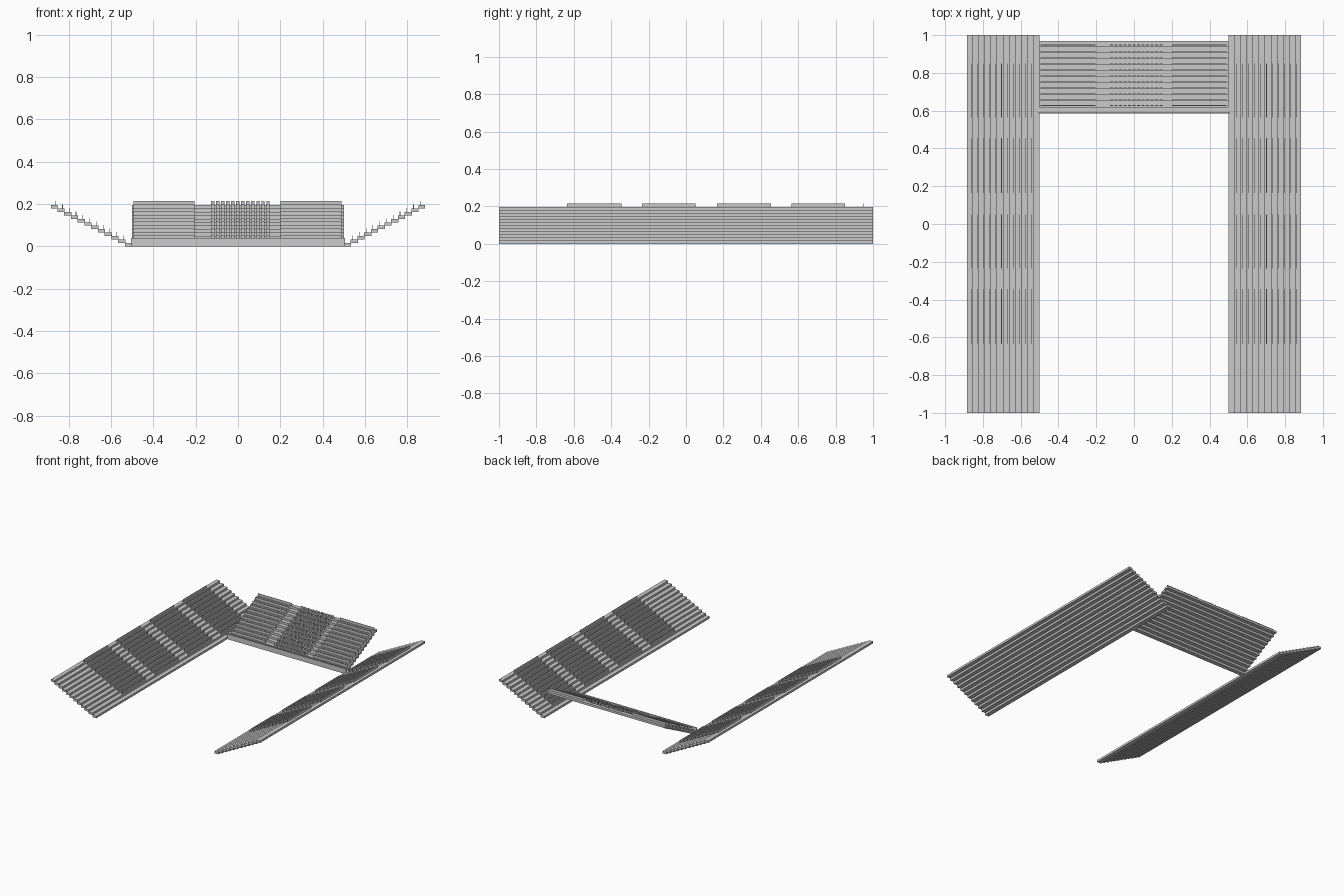
import bpy, bmesh
from mathutils import Matrix, Vector

if "Cube" in bpy.data.objects:
    bpy.data.objects.remove(bpy.data.objects["Cube"])

ROWS, RUN, RISE, THICK = 12, 0.032, 0.0163, 0.0163
SEAT_H, SEAT_T = 0.019, 0.003


def add_box(bm, lo, hi):
    lo, hi = Vector(lo), Vector(hi)
    m = Matrix.Translation((lo + hi) / 2) @ Matrix.Diagonal((*(hi - lo), 1))
    bmesh.ops.create_cube(bm, size=1, matrix=m)


def make(name, boxes, transform=Matrix()):
    bm = bmesh.new()
    for lo, hi in boxes:
        add_box(bm, lo, hi)
    bm.transform(transform)
    bmesh.ops.recalc_face_normals(bm, faces=bm.faces)
    mesh = bpy.data.meshes.new(name)
    bm.to_mesh(mesh)
    bm.free()
    obj = bpy.data.objects.new(name, mesh)
    bpy.context.collection.objects.link(obj)
    return obj


def steps(a, b):
    # local frame: x climbs outwards, y runs along the stand
    return [((i * RUN, a, i * RISE), ((i + 1) * RUN + 0.002 * (i < ROWS - 1), b, i * RISE + THICK))
            for i in range(ROWS)]


def seats(spans):
    out = []
    for i in range(1, ROWS):
        x, z = i * RUN + 0.008, i * RISE + THICK
        out += [((x, a, z - 0.001), (x + SEAT_T, b, z + SEAT_H)) for a, b in spans]
    return out


# Side stands with four seat blocks each
blocks = [(-0.635, -0.345), (-0.235, 0.05), (0.165, 0.455), (0.565, 0.85)]
for side, s in (("right", 1), ("left", -1)):
    place = Matrix.Diagonal((s, 1, 1, 1)) @ Matrix.Translation((0.5, 0, 0))
    make(side + "_stand_steps", steps(-1, 1), place)
    make(side + "_stand_seats", seats(blocks), place)

# End stand: local x -> world y, local y -> world -x
end = Matrix.Translation((0, 0.586, 0)) @ Matrix.Rotation(1.5707963, 4, 'Z')
make("end_stand_steps", steps(-0.5, 0.5), end)
make("end_stand_front_wall", [((0, -0.505, 0), (0.008, 0.505, 0.04))], end)
make("end_stand_bench_seats", seats([(0.205, 0.495), (-0.49, -0.2)]), end)

# Central block of single seats
single = [(-0.15 + k * 0.0238, -0.15 + k * 0.0238 + 0.016) for k in range(12)]
make("end_stand_single_seats", seats(single), end)
